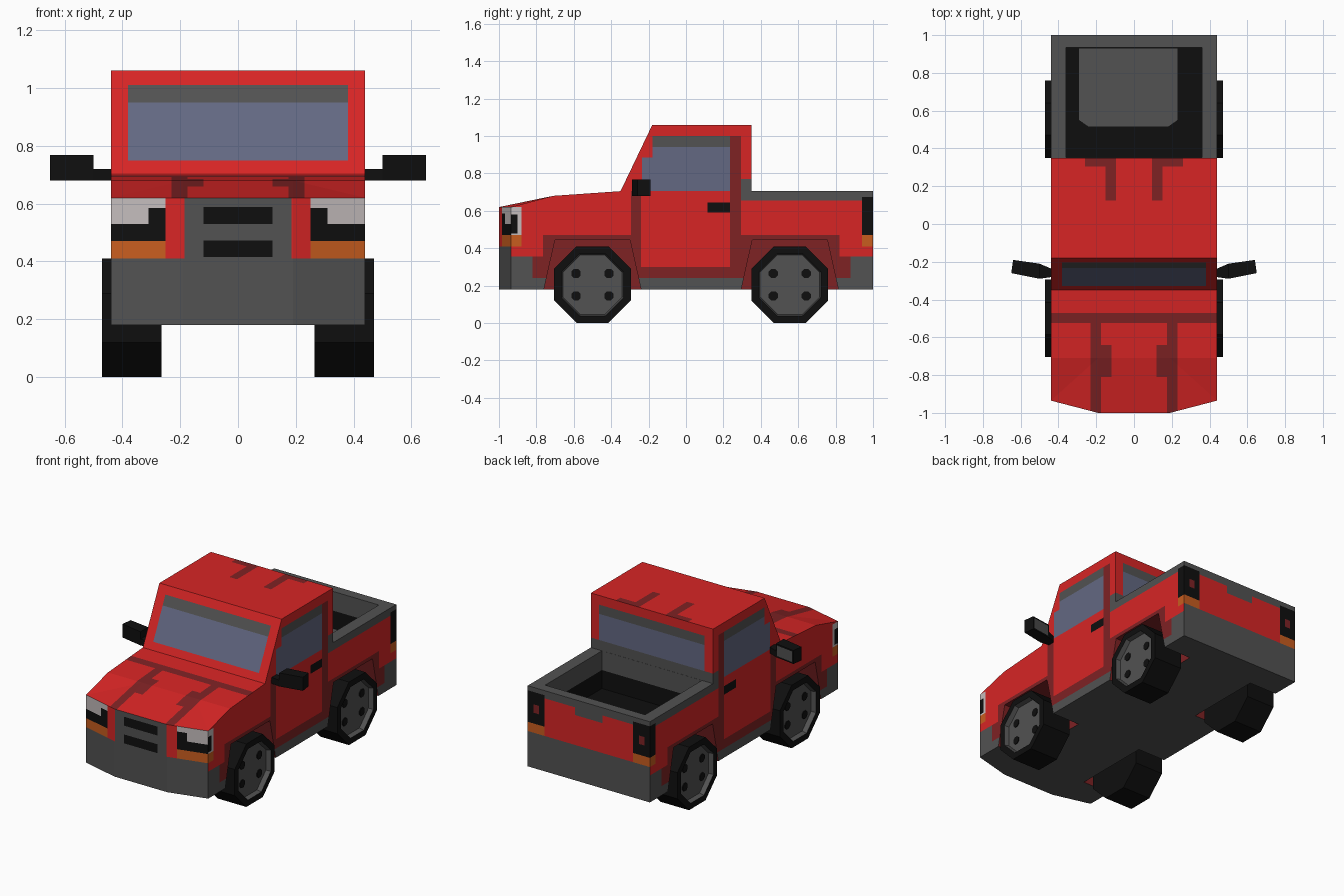
import bpy, bmesh, math
from mathutils import Vector

if "Cube" in bpy.data.objects:
    bpy.data.objects.remove(bpy.data.objects["Cube"])

# Palette (sRGB hex turned into linear)
PALETTE = {"red": "d72525", "dark_red": "7e2224", "gray": "525252", "black": "0f0f0f",
           "glass_blue": "636882", "lamp_white": "c4bcbc", "amber": "c85d1f"}
NAMES = list(PALETTE)
MATS = []
for n, code in PALETTE.items():
    m = bpy.data.materials.new(n)
    m.diffuse_color = [((c / 255 + .055) / 1.055) ** 2.4 for c in bytes.fromhex(code)] + [1]
    m.use_nodes = True
    m.node_tree.nodes["Principled BSDF"].inputs["Base Color"].default_value = m.diffuse_color
    MATS.append(m)


def make(name, bm, mat):
    bmesh.ops.recalc_face_normals(bm, faces=bm.faces)
    for f in bm.faces:
        f.material_index = NAMES.index(mat)
    me = bpy.data.meshes.new(name)
    bm.to_mesh(me)
    bm.free()
    for m in MATS:
        me.materials.append(m)
    ob = bpy.data.objects.new(name, me)
    bpy.context.collection.objects.link(ob)
    return ob


def prism(name, pts, lo, hi, axis, mat="black"):
    """Extrude a 2D outline along x (points are y, z) or z (points are x, y)."""
    bm = bmesh.new()
    rings = [[bm.verts.new((d, a, b) if axis == "x" else (a, b, d)) for a, b in pts]
             for d in (lo, hi)]
    for r in rings:
        bm.faces.new(r)
    for i in range(len(pts)):
        j = (i + 1) % len(pts)
        bm.faces.new((rings[0][i], rings[0][j], rings[1][j], rings[1][i]))
    return make(name, bm, mat)


def edit(ob, fn):
    bm = bmesh.new()
    bm.from_mesh(ob.data)
    bm.normal_update()
    fn(bm)
    bm.to_mesh(ob.data)
    bm.free()


# Body shell: side profile swept over four x stations, nose corners pulled back
PROFILE = [(-1, .18), (-1, .62), (-.71, .68), (-.35, .705), (-.18, 1.06),
           (.35, 1.06), (.35, .705), (1, .705), (1, .18)]
bm = bmesh.new()
rings = [[bm.verts.new((x, y + (.065 if y == -1 and abs(x) > .4 else 0), z)) for y, z in PROFILE]
         for x in (-.44, -.19, .19, .44)]
bm.faces.new(rings[0])
bm.faces.new(rings[-1])
for a, b in zip(rings, rings[1:]):
    for i in range(len(PROFILE)):
        j = (i + 1) % len(PROFILE)
        bm.faces.new((a[i], a[j], b[j], b[i]))
body = make("body", bm, "red")

# Wheel arches and cargo bed cut out of the shell
WHEEL_Y = (-.50, .555)
cutters = [prism("bed_cutter", [(.351, .46), (.935, .46), (.935, .8), (.351, .8)], -.36, .36, "x")]
for wy in WHEEL_Y:
    arch = [(wy - .28, .09), (wy - .2, .445), (wy + .2, .445), (wy + .28, .09)]
    for s in (-1, 1):
        cutters.append(prism("arch_cutter", arch, s * .24, s * .6, "x"))
bpy.context.view_layer.objects.active = body
for c in cutters:
    c.hide_render = True
    mod = body.modifiers.new("cut", "BOOLEAN")
    mod.operation, mod.solver, mod.object = "DIFFERENCE", "EXACT", c
    bpy.ops.object.modifier_apply(modifier=mod.name)
for c in cutters:
    bpy.data.objects.remove(c)

# Painted areas per view, later ones on top
# side = (y, z); front, back, bed = (|x|, z); top = (|x|, y)
AXES = {"side": "yz", "front": "xz", "back": "xz", "bed": "xz", "top": "xy"}
PAINT = {key: [] for key in AXES}
BASE = {"bed": "black", "under": "gray", "arch": "dark_red"}
W = .44


def area(view, colour, a0, a1, b0, b1):
    PAINT[view].append((a0, a1, b0, b1, colour))


def window(view, a0, a1, b0, b1):
    area(view, "glass_blue", a0, a1, b0, b1 - .06)
    area(view, "gray", a0, a1, b1 - .06, b1)


# Sills, bumpers and arch trim
area("side", "gray", -1, 1, .18, .24)
for s in (-1, 1):
    area("side", "gray", *sorted((s, s * .85 + .03)), .18, .355)
    mid, tip = s * .53 + .0275, s * .85 + .03
    area("side", "dark_red", mid - .2625, mid + .2625, .24, .47)
    area("side", "dark_red", *sorted((mid, tip)), .24, .355)
for view in ("front", "back"):
    area(view, "gray", 0, W, .18, .41)
# Doors: outline, window, handle
area("side", "dark_red", -.295, -.24, .24, .705)
area("side", "dark_red", -.24, .295, .24, .30)
area("side", "dark_red", .235, .295, .24, 1)
window("side", -.18, .235, .705, 1)
area("side", "glass_blue", -.235, -.18, .705, .885)
area("side", "black", .115, .235, .59, .645)
# Windshield and rear window
window("front", 0, .38, .75, 1.01)
area("back", "gray", 0, W, .655, .77)
window("back", 0, .38, .77, 1)
# Bed rim and tailgate handle
area("side", "gray", .295, .35, .705, .77)
area("side", "gray", .295, 1, .655, .705)
area("top", "gray", 0, W, .35, 1)
area("bed", "gray", 0, W, .58, .705)
area("back", "gray", 0, .10, .605, .655)
# Grille with two slots
area("front", "gray", 0, .185, .41, .62)
for z in (.415, .53):
    area("front", "black", 0, .12, z, z + .058)
# Headlights, tail lights and indicators wrapping round the corners
for view, a0, a1 in (("front", .25, W), ("side", -1, -.88)):
    area(view, "lamp_white", a0, a1, .47, .62)
area("front", "black", .25, W, .47, .53)
area("front", "black", .25, .31, .53, .585)
area("side", "black", -1, -.90, .48, .58)
for view, a0, a1 in (("back", .32, W), ("side", .94, 1)):
    area(view, "black", a0, a1, .47, .675)
area("back", "dark_red", .36, .40, .54, .595)
for view, a0, a1 in (("front", .25, W), ("back", .32, W), ("side", -1, -.88), ("side", .94, 1)):
    area(view, "amber", a0, a1, .41, .47)
# Hood and roof grooves
area("top", "dark_red", 0, W, -.525, -.47)
area("top", "dark_red", .175, .23, -1, -.525)
area("top", "dark_red", .12, .23, -.81, -.64)
area("top", "dark_red", .095, .15, .125, .35)
area("top", "dark_red", .095, .26, .305, .35)


def zone(f):
    c, n = f.calc_center_median(), f.normal
    if abs(c.x) < .365 and .3505 < c.y < .94 and .45 < c.z < .7049:
        return "bed"
    if c.z < .19 and n.z < -.7:
        return "under"
    if abs(c.x) < .435 and abs(c.y) < .9 and c.z < .4455:
        return "arch"
    if abs(n.x) > .7:
        return "side"
    if n.z > .7:
        return "top"
    return "front" if n.y < 0 else "back"


def paint(bm):
    bmesh.ops.triangulate(bm, faces=bm.faces)
    for key, rects in PAINT.items():
        planes = set()
        for a0, a1, b0, b1, _ in rects:
            planes |= {(AXES[key][0], a0), (AXES[key][0], a1), (AXES[key][1], b0), (AXES[key][1], b1)}
        planes |= {("x", -v) for ax, v in planes if ax == "x"}
        for ax, v in sorted(planes):
            no = Vector([float(ax == k) for k in "xyz"])
            bm.normal_update()
            faces = [f for f in bm.faces if zone(f) == key]
            geom = faces + list({e for f in faces for e in f.edges}) + list({w for f in faces for w in f.verts})
            bmesh.ops.bisect_plane(bm, geom=geom, dist=1e-5, plane_co=no * v, plane_no=no)
    bm.normal_update()
    for f in bm.faces:
        key, c = zone(f), f.calc_center_median()
        pos = {"x": abs(c.x), "y": c.y, "z": c.z}
        colour = BASE.get(key, "red")
        for a0, a1, b0, b1, col in PAINT.get(key, []):
            if a0 < pos[AXES[key][0]] < a1 and b0 < pos[AXES[key][1]] < b1:
                colour = col
        f.material_index = NAMES.index(colour)
        f.smooth = False


edit(body, paint)

# Bed floor panel with clipped front corners
prism("bed_floor_panel", [(-.29, .93), (-.29, .55), (-.24, .515), (.18, .515), (.23, .55), (.23, .93)],
      .46, .466, "z", "gray")


def ngon(n, r, cy, cz):
    return [(cy + r * math.cos(math.tau * (i + .5) / n), cz + r * math.sin(math.tau * (i + .5) / n))
            for i in range(n)]


for s, side in ((-1, "left"), (1, "right")):
    # Octagonal wheels with a recessed hub and four lug holes
    for wy, end in zip(WHEEL_Y, ("front", "rear")):
        wheel = prism(f"{end}_{side}_wheel", ngon(8, .205 / math.cos(math.pi / 8), wy, .205),
                      s * .265, s * .47, "x")

        def hub(bm):
            face = [f for f in bm.faces if f.normal.x * s > .9]
            bmesh.ops.inset_individual(bm, faces=face, thickness=.042)
            ring = bmesh.ops.inset_individual(bm, faces=face, thickness=.008, depth=-.03)["faces"]
            for f in face + ring:
                f.material_index = NAMES.index("gray")

        edit(wheel, hub)
        for dy in (-.088, .088):
            for dz in (-.06, .06):
                prism(f"{end}_{side}_lug", ngon(8, .027, wy + dy, .205 + dz), s * .438, s * .445, "x")

    # Door mirrors: arm plus angled housing with a gray glass
    arm = [(s * x, y) for x, y in ((.43, -.28), (.50, -.29), (.50, -.21), (.43, -.24))]
    prism(f"{side}_mirror_arm", arm, .68, .72, "z")
    box = [(s * x, y) for x, y in ((.50, -.29), (.65, -.26), (.64, -.19), (.50, -.21))]
    housing = prism(f"{side}_mirror", box, .68, .768, "z")

    def glass(bm):
        face = [f for f in bm.faces if f.normal.y > .8]
        bmesh.ops.inset_individual(bm, faces=face, thickness=.014)
        for f in face:
            f.material_index = NAMES.index("gray")

    edit(housing, glass)
